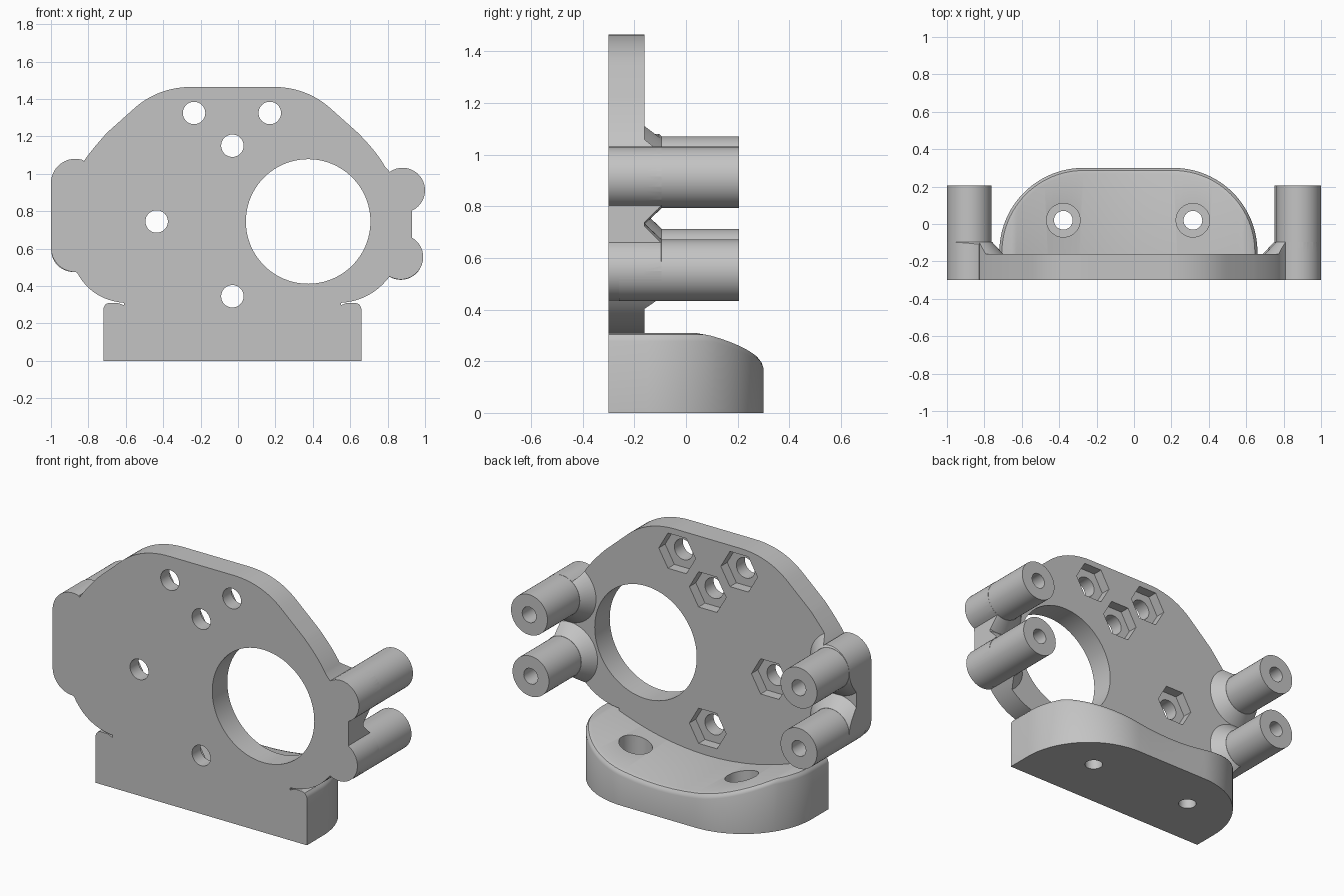
import bpy, bmesh, math
from mathutils import Matrix, Vector

old = bpy.data.objects.get("Cube")
if old:
    bpy.data.objects.remove(old, do_unlink=True)

grey = bpy.data.materials.new("plain grey")
grey.use_nodes = True
grey.diffuse_color = (0.55, 0.55, 0.55, 1)
grey.node_tree.nodes["Principled BSDF"].inputs["Base Color"].default_value = (0.55, 0.55, 0.55, 1)

FRONT, BACK = -0.30, -0.16
MID = -0.03


def make(name, bm):
    bmesh.ops.recalc_face_normals(bm, faces=bm.faces)
    mesh = bpy.data.meshes.new(name)
    bm.to_mesh(mesh)
    bm.free()
    mesh.materials.append(grey)
    ob = bpy.data.objects.new(name, mesh)
    bpy.context.scene.collection.objects.link(ob)
    return ob


def rod(name, start, end, r1, r2=None, sides=48, axis="Y"):
    """Cylinder or cone running from start to end along +Y or +Z."""
    a, b = Vector(start), Vector(end)
    turn = Matrix.Rotation(math.radians(-90), 4, "X") if axis == "Y" else Matrix()
    spin = Matrix.Rotation(math.radians(90), 4, "Z")
    bm = bmesh.new()
    bmesh.ops.create_cone(bm, cap_ends=True, segments=sides, radius1=r1,
                          radius2=r1 if r2 is None else r2, depth=(b - a).length,
                          matrix=Matrix.Translation((a + b) / 2) @ turn @ spin)
    return make(name, bm)


def slab(name, outline, y0, y1):
    bm = bmesh.new()
    face = bm.faces.new([bm.verts.new((x, y0, z)) for x, z in outline])
    out = bmesh.ops.extrude_face_region(bm, geom=[face])["geom"]
    bmesh.ops.translate(bm, vec=(0, y1 - y0, 0),
                        verts=[v for v in out if isinstance(v, bmesh.types.BMVert)])
    return make(name, bm)


def boolean(ob, tool, kind):
    mod = ob.modifiers.new(kind, "BOOLEAN")
    mod.operation, mod.object, mod.solver = kind, tool, "EXACT"
    bpy.context.view_layer.objects.active = ob
    bpy.ops.object.modifier_apply(modifier=mod.name)


def arc(cx, cz, r, a0, a1, n=20):
    angles = [math.radians(a0 + (a1 - a0) * i / n) for i in range(n + 1)]
    return [(cx + r * math.cos(a), cz + r * math.sin(a)) for a in angles]


def bend(p, c, q, n=12):
    p, c, q = Vector(p), Vector(c), Vector(q)
    return [tuple(p * (1 - t) ** 2 + c * 2 * t * (1 - t) + q * t * t)
            for t in [i / n for i in range(n + 1)]]


# Outline of the plate, with the ears that carry the posts
outline = [(-0.6, 0.1), (0.54, 0.1)]
outline += bend((0.55, 0.31), (0.71, 0.32), (0.81, 0.45))
outline += arc(0.87, 0.555, 0.12, -118, 60)
outline += arc(0.88, 0.912, 0.12, -65, 125)
outline += bend((0.785, 1.04), (0.74, 1.12), (0.64, 1.22))
outline += bend((0.5, 1.345), (0.37, 1.465), (0.18, 1.465))
outline += bend((-0.24, 1.465), (-0.43, 1.465), (-0.56, 1.345))
outline += bend((-0.70, 1.22), (-0.79, 1.12), (-0.825, 1.066))
outline += arc(-0.87, 0.95, 0.13, 72, 180)
outline += arc(-0.87, 0.605, 0.13, 180, 270)
outline += bend((-0.86, 0.47), (-0.78, 0.325), (-0.61, 0.31))

plate = slab("face_plate", outline, FRONT, BACK)
parts = [plate]

# Big round opening, screw holes and hexagonal nut pockets
cutters = [rod("opening_cutter", (0.375, -0.5, 0.745), (0.375, 0, 0.745), 0.333, sides=96)]
for x, z in [(-0.235, 1.325), (0.17, 1.325), (MID, 1.15), (-0.435, 0.745), (MID, 0.345)]:
    cutters.append(rod("hole_cutter", (x, -0.5, z), (x, 0, z), 0.06))
    cutters.append(rod("nut_cutter", (x, BACK - 0.06, z), (x, 0, z), 0.12, sides=6))
for tool in cutters:
    boolean(plate, tool, "DIFFERENCE")

# Hollow posts with flared feet trimmed to the plate outline
envelope = slab("envelope_cutter", outline, -0.4, 0.1)
cutters.append(envelope)
posts = {"upper_left": (0.88, 0.912), "lower_left": (0.87, 0.552),
         "upper_right": (-0.88, 0.952), "lower_right": (-0.88, 0.594)}
for side, (x, z) in posts.items():
    post = rod(side + "_post", (x, BACK - 0.1, z), (x, 0.205, z), 0.119)
    flare = rod(side + "_flare", (x, BACK - 0.01, z), (x, -0.095, z), 0.19, 0.12)
    boolean(flare, envelope, "INTERSECT")
    bore = rod("bore_cutter", (x, -0.25, z), (x, 0.4, z), 0.046, sides=32)
    cutters.append(bore)
    for ob in (post, flare, plate):
        boolean(ob, bore, "DIFFERENCE")
    parts += [post, flare]


# Base foot: rounded back corners, scooped top and softened rim
def top_height(x):
    return min(0.31, 0.185 + 0.333 * (x - MID) ** 2)


def rim(inset):
    r = 0.45 - inset
    right = [(0.24 + dx, -0.15 + dy) for dx, dy in arc(0, 0, r, 0, 90, 24)]
    right += [(0.16, 0.3 - inset), (0.08, 0.3 - inset)]
    path = right + [(0, 0.3 - inset)] + [(-x, y) for x, y in reversed(right)]
    path = [(path[0][0], FRONT)] + path + [(path[-1][0], FRONT)]
    return [(x + MID, y) for x, y in path]


bm = bmesh.new()
rings = [[bm.verts.new((x, y, 0)) for x, y in rim(0)]]
for inset, drop in [(0, 0.032), (0.005, 0.018), (0.014, 0.006), (0.032, 0)]:
    rings.append([bm.verts.new((x, y, top_height(x) - drop)) for x, y in rim(inset)])
for low, high in zip(rings, rings[1:]):
    for i in range(len(low) - 1):
        bm.faces.new((low[i], low[i + 1], high[i + 1], high[i]))
inner = rings[-1]
front = [inner[0]] + [bm.verts.new((v.co.x, FRONT, v.co.z)) for v in inner[2:-2]] + [inner[-1]]
for i in range(len(front) - 1):
    bm.faces.new((inner[i + 1], inner[i + 2], front[i + 1], front[i]))
bm.faces.new([r[0] for r in rings[:-1]] + front + [r[-1] for r in reversed(rings[:-1])])
bm.faces.new(rings[0])
base = make("base_foot", bm)
parts.append(base)

# Counterbored mounting holes
for x in (-0.378, 0.315):
    for r, z in ((0.05, -0.1), (0.09, 0.1)):
        tool = rod("mount_cutter", (x, 0.02, z), (x, 0.02, 0.5), r, axis="Z")
        boolean(base, tool, "DIFFERENCE")
        cutters.append(tool)

for tool in cutters:
    bpy.data.objects.remove(tool, do_unlink=True)

for ob in parts:
    bpy.ops.object.select_all(action="DESELECT")
    ob.select_set(True)
    bpy.context.view_layer.objects.active = ob
    bpy.ops.object.shade_smooth_by_angle(angle=math.radians(30))
